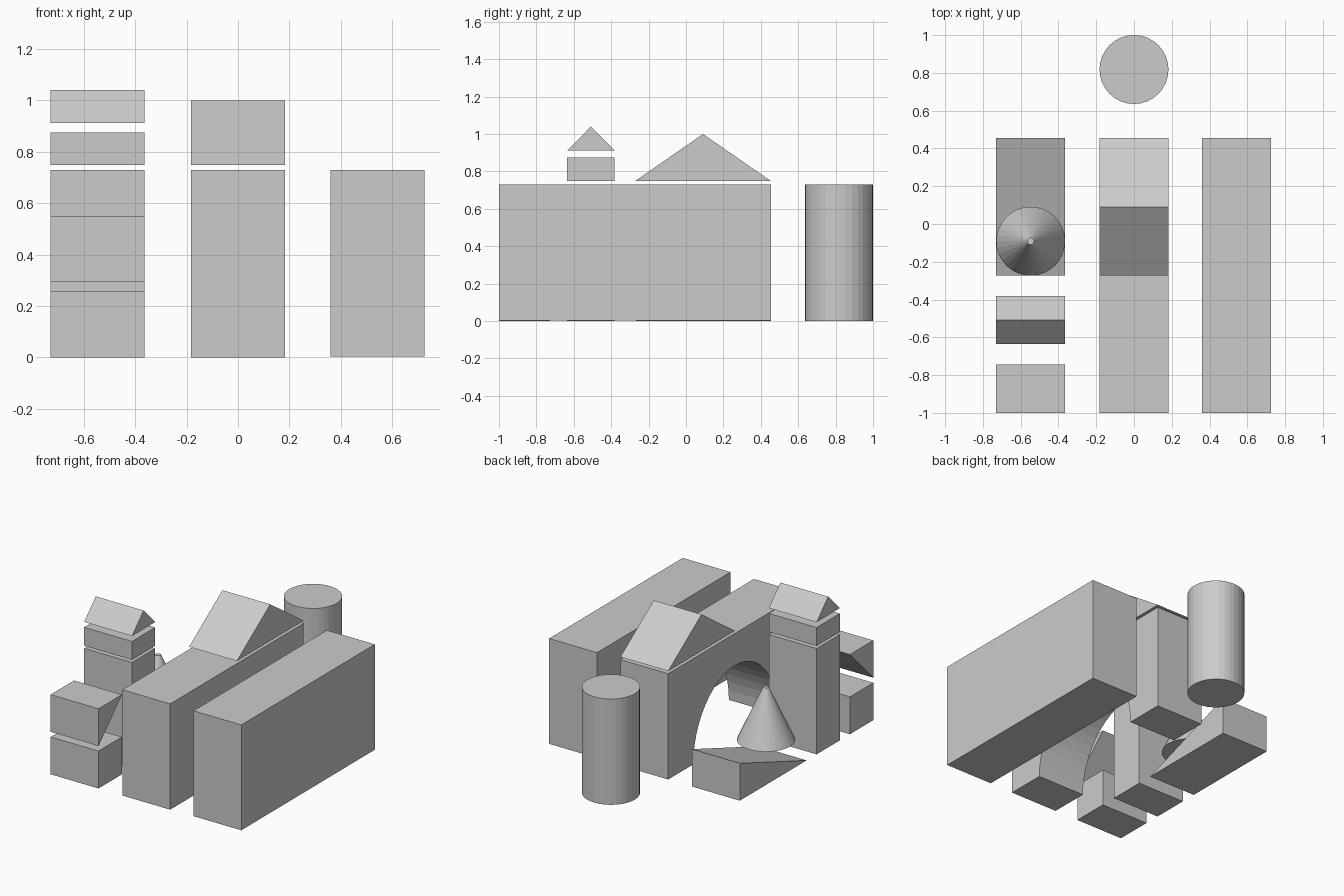
import bpy, bmesh, math

if "Cube" in bpy.data.objects:
    bpy.data.objects.remove(bpy.data.objects["Cube"])

LEFT, MID, RIGHT = -0.547, 0.0, 0.543   # column centres along x
WIDTH = 0.365                            # every block shares this width


def block(name, x, profile):
    """Extrude a (y, z) outline along x, centred on x."""
    bm = bmesh.new()
    face = bm.faces.new([bm.verts.new((x - WIDTH / 2, y, z)) for y, z in profile])
    ext = bmesh.ops.extrude_face_region(bm, geom=[face])
    verts = [g for g in ext["geom"] if isinstance(g, bmesh.types.BMVert)]
    bmesh.ops.translate(bm, vec=(WIDTH, 0, 0), verts=verts)
    bmesh.ops.recalc_face_normals(bm, faces=bm.faces)
    mesh = bpy.data.meshes.new(name)
    bm.to_mesh(mesh)
    bm.free()
    obj = bpy.data.objects.new(name, mesh)
    bpy.context.collection.objects.link(obj)
    return obj


def box(name, x, y0, y1, z0, z1):
    return block(name, x, [(y0, z0), (y1, z0), (y1, z1), (y0, z1)])


def roof(name, x, y0, y1, z0, z1):
    return block(name, x, [(y0, z0), (y1, z0), ((y0 + y1) / 2, z1)])


def round_block(name, x, y, z0, z1, r_top):
    bpy.ops.mesh.primitive_cone_add(vertices=32, radius1=WIDTH / 2, radius2=r_top,
                                    depth=z1 - z0, location=(x, y, (z0 + z1) / 2))
    bpy.context.object.name = name


# Right column: long solid block
box("long_block", RIGHT, -1.0, 0.455, 0.003, 0.73)

# Middle column: arch with a gable block floating just above, and a cylinder behind
arc = [(-0.273 + 0.455 * math.cos(t), 0.51 * math.sin(t))
       for t in (math.pi * i / 24 for i in range(25))]
block("arch_block", MID, [(-1.0, 0.73), (0.455, 0.73), (0.455, 0)] + arc + [(-1.0, 0)])
roof("large_roof", MID, -0.273, 0.455, 0.748, 1.0)
round_block("cylinder_block", MID, 0.818, 0, 0.73, WIDTH / 2)

# Left column, front: small cube and upside-down wedge
box("small_block", LEFT, -1.0, -0.745, 0, 0.258)
block("inverted_wedge", LEFT, [(-1.0, 0.293), (-0.745, 0.55), (-1.0, 0.55)])

# Left column, middle: tower of pillar, flat block and small roof
box("pillar", LEFT, -0.635, -0.382, 0, 0.73)
box("flat_block", LEFT, -0.635, -0.382, 0.748, 0.875)
roof("small_roof", LEFT, -0.635, -0.382, 0.912, 1.04)

# Left column, back: ramp with cone above it
block("ramp", LEFT, [(-0.273, 0), (0.455, 0), (0.455, 0.258)])
round_block("cone_block", LEFT, -0.091, 0.165, 0.528, 0.018)
